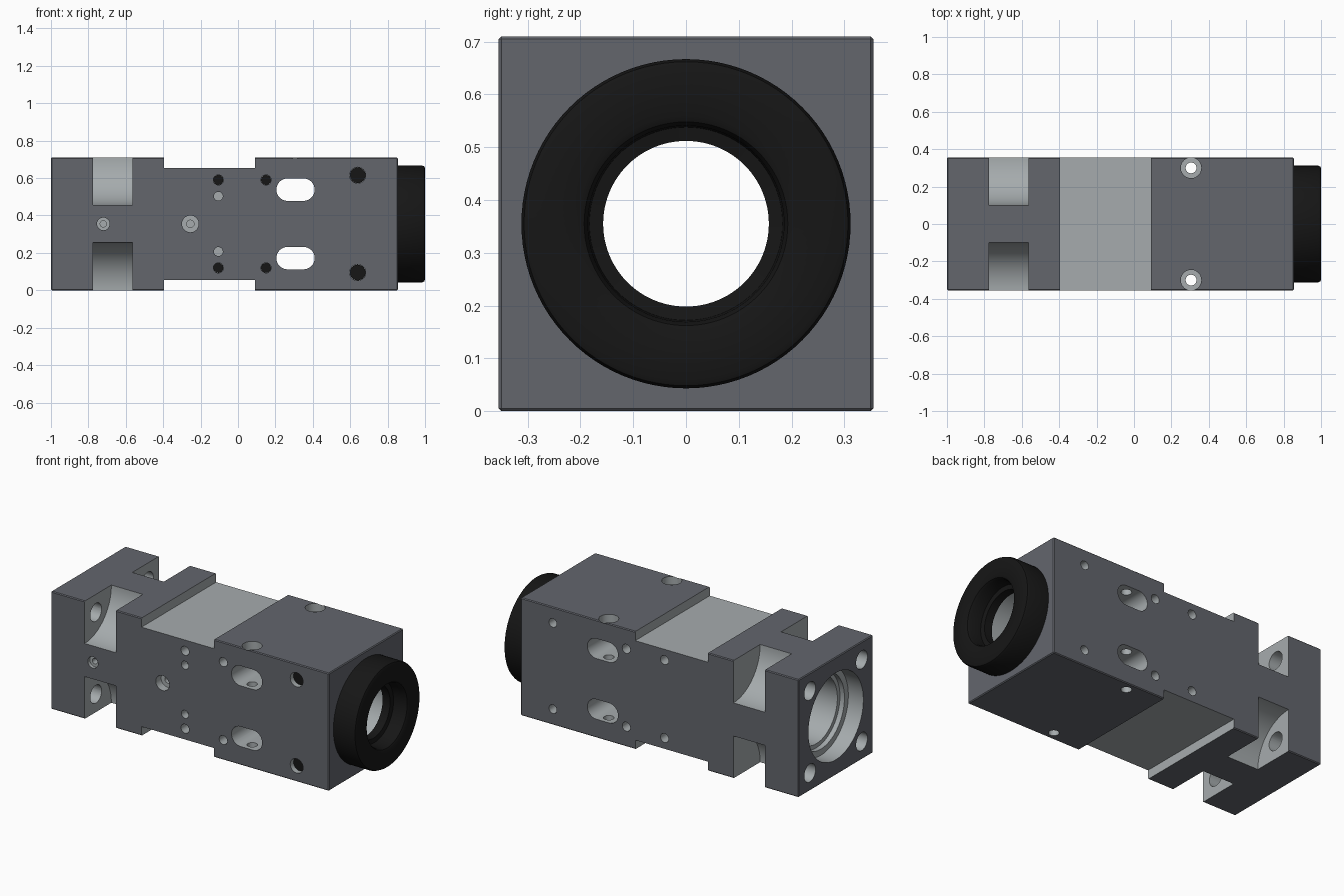
import bpy, bmesh, math
from mathutils import Matrix, Vector

if "Cube" in bpy.data.objects:
    bpy.data.objects.remove(bpy.data.objects["Cube"])

AX = 0.355   # height of the main axis and half width of the block


def material(name, rgb):
    m = bpy.data.materials.new(name)
    m.diffuse_color = (*rgb, 1)
    m.use_nodes = True
    m.node_tree.nodes["Principled BSDF"].inputs["Base Color"].default_value = m.diffuse_color
    return m


DARK = material("dark_grey", (0.125, 0.132, 0.152))
LIGHT = material("bare_metal", (0.38, 0.41, 0.42))
BLACK = material("black", (0.008, 0.008, 0.008))


def make(name, bm, mats, index=0):
    bmesh.ops.recalc_face_normals(bm, faces=bm.faces[:])
    for f in bm.faces:
        f.material_index = index
    me = bpy.data.meshes.new(name)
    bm.to_mesh(me)
    bm.free()
    for m in mats:
        me.materials.append(m)
    ob = bpy.data.objects.new(name, me)
    bpy.context.collection.objects.link(ob)
    return ob


def box_bm(x0, x1, y0, y1, z0, z1):
    bm = bmesh.new()
    bmesh.ops.create_cube(bm, size=1)
    bmesh.ops.scale(bm, vec=(x1 - x0, y1 - y0, z1 - z0), verts=bm.verts[:])
    bmesh.ops.translate(bm, vec=((x0 + x1) / 2, (y0 + y1) / 2, (z0 + z1) / 2), verts=bm.verts[:])
    return bm


def lathe_bm(origin, direction, profile, n=32):
    """Revolve a closed (distance, radius) profile around a directed axis."""
    bm = bmesh.new()
    rings = []
    for d, r in profile:
        if r == 0:
            rings.append([bm.verts.new((0, 0, d))] * n)
        else:
            rings.append([bm.verts.new((r * math.cos(2 * math.pi * i / n),
                                        r * math.sin(2 * math.pi * i / n), d)) for i in range(n)])
    for k, a in enumerate(rings):
        b = rings[(k + 1) % len(rings)]
        if profile[k][1] == 0 and profile[(k + 1) % len(rings)][1] == 0:
            continue
        for i in range(n):
            j = (i + 1) % n
            bm.faces.new(list(dict.fromkeys((a[i], a[j], b[j], b[i]))))
    rot = Vector((0, 0, 1)).rotation_difference(Vector(direction)).to_matrix().to_4x4()
    bmesh.ops.transform(bm, matrix=Matrix.Translation(origin) @ rot, verts=bm.verts[:])
    return bm


def steps(*parts):
    """Stepped hole profile from (depth, radius) pairs, starting just outside the surface."""
    pts, d0 = [(-0.02, 0)], -0.02
    for d, r in parts:
        pts += [(d0, r), (d, r)]
        d0 = d
    return pts + [(d0, 0)]


# Main block with slightly broken edges
bm = box_bm(-1, 0.855, -AX, AX, 0, 2 * AX)
bmesh.ops.bevel(bm, geom=bm.edges[:], offset=0.005, segments=1, affect='EDGES')
body = make("main_block", bm, [DARK, LIGHT])


def cut(bm):
    c = make("cutter", bm, [DARK, LIGHT], 1)
    c.hide_render = True
    mod = body.modifiers.new("cut", 'BOOLEAN')
    mod.operation, mod.solver, mod.object = 'DIFFERENCE', 'EXACT', c
    bpy.context.view_layer.objects.active = body
    bpy.ops.object.modifier_apply(modifier=mod.name)
    bpy.data.objects.remove(c)


def hole(origin, direction, *parts, n=32):
    cut(lathe_bm(origin, direction, steps(*parts), n))


# Shallow recesses across top and bottom
cut(box_bm(-0.395, 0.09, -0.5, 0.5, 0.655, 0.8))
cut(box_bm(-0.395, 0.09, -0.5, 0.5, -0.1, 0.055))

# Stepped bore along the axis
hole((-1, 0, AX), (1, 0, 0), (0.1, 0.262), (0.13, 0.225), (1.9, 0.2), n=64)

# Rounded corner pockets and flange bolt holes
for sy in (-1, 1):
    for sz in (-1, 1):
        cut(lathe_bm((-0.775, sy * AX, AX + sz * AX), (1, 0, 0),
                     [(0, 0), (0, 0.255), (0.21, 0.255), (0.21, 0)], 96))
        hole((-1, sy * 0.247, AX + sz * 0.247), (1, 0, 0), (0.3, 0.054))

# Through slots and the smaller side holes
for sz in (-1, 1):
    z = AX + sz * 0.183
    bm = bmesh.new()
    ring = []
    for cx, a0 in ((0.35, -90), (0.265, 90)):
        for i in range(17):
            a = math.radians(a0 + i * 180 / 16)
            ring.append(bm.verts.new((cx + 0.06 * math.cos(a), -0.5, z + 0.06 * math.sin(a))))
    face = bm.faces.new(ring)
    new = bmesh.ops.extrude_face_region(bm, geom=[face])["geom"]
    bmesh.ops.translate(bm, vec=(0, 1, 0), verts=[v for v in new if isinstance(v, bmesh.types.BMVert)])
    cut(bm)
    for s in (-1, 1):
        for x in (-0.105, 0.15):
            hole((x, s * AX, AX + sz * 0.235), (0, -s, 0), (0.15, 0.027), n=24)
    hole((-0.105, -AX, AX + sz * 0.148), (0, 1, 0), (0.05, 0.024), n=24)
    hole((0.64, -AX, AX + sz * 0.26), (0, 1, 0), (0.12, 0.043))
    hole((0.64, AX, AX + sz * 0.26), (0, -1, 0), (0.12, 0.026), n=24)

# Counterbored holes on the front face
hole((-0.255, -AX, AX), (0, 1, 0), (0.05, 0.045), (0.09, 0.02))
hole((-0.72, -AX, AX), (0, 1, 0), (0.02, 0.034), (0.06, 0.017))

# Vertical screw holes, counterbored at the top
for y in (-0.3, 0.3):
    hole((0.305, y, 2 * AX), (0, 0, -1), (0.05, 0.055), (0.8, 0.029))

# Black plugs in the front holes
for x, dz, r, depth in ((0.64, 0.26, 0.042, 0.03), (-0.105, 0.235, 0.0265, 0.12), (0.15, 0.235, 0.0265, 0.12)):
    for sz in (-1, 1):
        make("hole_plug", lathe_bm((x, -AX + depth, AX + sz * dz), (0, 1, 0),
             [(0, 0), (0, r), (0.03, r), (0.03, 0)], 24), [BLACK])

# Black collar at the right end
collar = make("end_collar", lathe_bm((0, 0, AX), (1, 0, 0), [
    (0.855, 0.157), (0.855, 0.312), (0.985, 0.312), (0.996, 0.307), (1.0, 0.297),
    (1.0, 0.205), (0.994, 0.193), (0.98, 0.186), (0.91, 0.183), (0.905, 0.157)], 96), [BLACK])

# Smooth round surfaces, sharp edges kept
bpy.ops.object.select_all(action='DESELECT')
for ob in (body, collar):
    ob.select_set(True)
bpy.context.view_layer.objects.active = body
bpy.ops.object.shade_smooth_by_angle(angle=math.radians(30))
